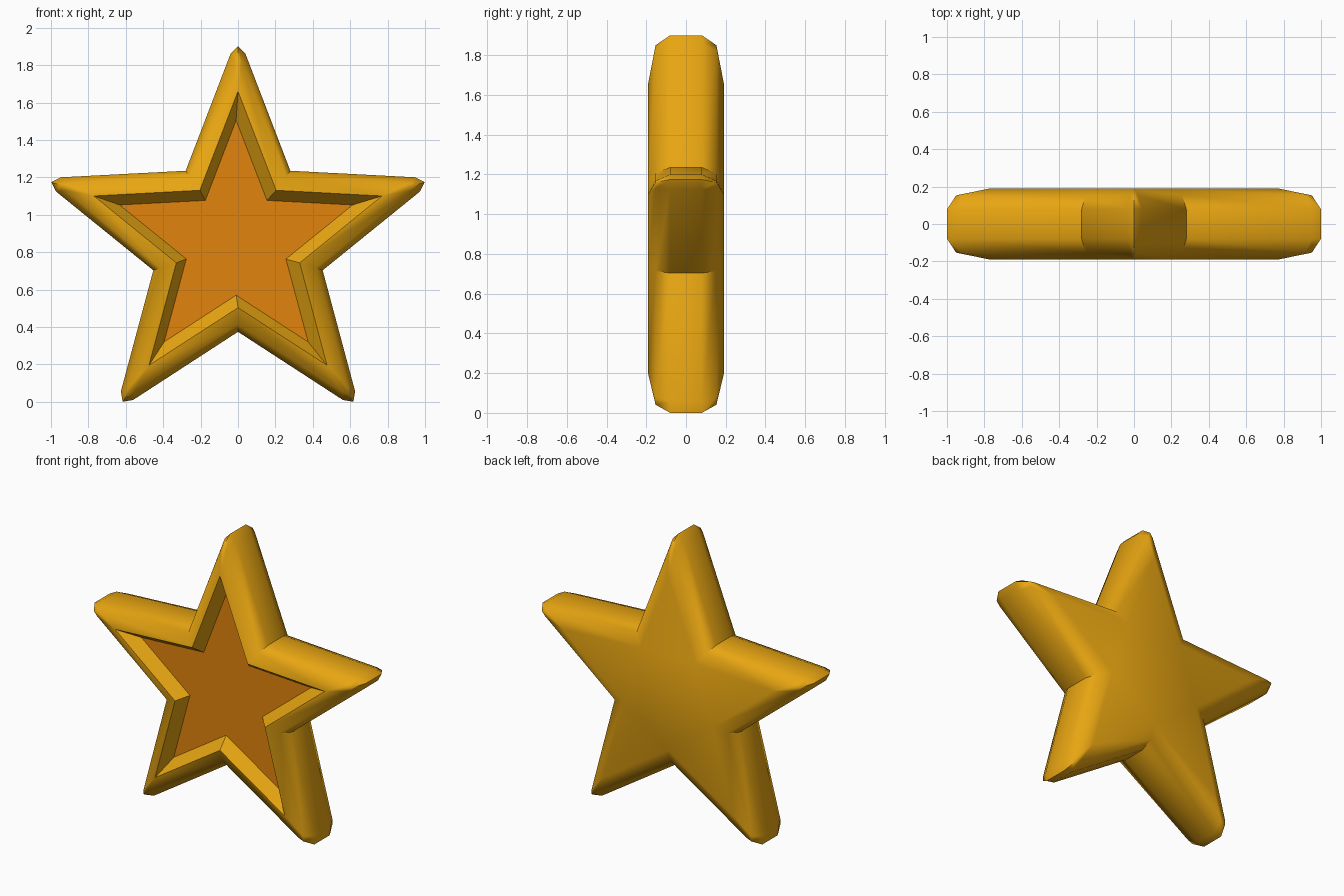
import bpy, bmesh, math

if "Cube" in bpy.data.objects:
    bpy.data.objects.remove(bpy.data.objects["Cube"])

CZ = 0.85  # height of the star's centre


def material(name, rgb):
    m = bpy.data.materials.new(name)
    m.diffuse_color = (*rgb, 1.0)
    m.use_nodes = True
    m.node_tree.nodes["Principled BSDF"].inputs["Base Color"].default_value = m.diffuse_color
    return m


gold = material("gold", (0.83, 0.39, 0.006))
orange = material("orange", (0.76, 0.23, 0.004))

bm = bmesh.new()


def star_ring(y, tip, valley, half=0.0, drop=0.0, dx=0.0):
    """Five-pointed outline; each tip is blunted with three points."""
    verts = []
    for i in range(5):
        a = math.radians(72 * i)
        s, c = math.sin(a), math.cos(a)
        for along, side in ((tip - drop, -half), (tip, 0), (tip - drop, half)):
            verts.append(bm.verts.new((along * s + side * c + dx, y,
                                       CZ + along * c - side * s)))
        b = a + math.radians(36)
        verts.append(bm.verts.new((valley * math.sin(b) + dx, y,
                                   CZ + valley * math.cos(b))))
    return verts


# rounded body from back to front rim, then the sloped recess wall
rings = [
    star_ring(0.19, 0.81, 0.347),
    star_ring(0.153, 1.00, 0.438, 0.019, 0.03),
    star_ring(0.08, 1.05, 0.476, 0.04, 0.04),
    star_ring(-0.08, 1.05, 0.476, 0.04, 0.04),
    star_ring(-0.153, 1.00, 0.438, 0.019, 0.03),
    star_ring(-0.19, 0.81, 0.347),
    star_ring(-0.11, 0.655, 0.28, dx=-0.01),
]
for r0, r1 in zip(rings, rings[1:]):
    n = len(r0)
    for i in range(n):
        j = (i + 1) % n
        bm.faces.new((r0[i], r0[j], r1[j], r1[i]))

# back cap and recessed floor
bm.faces.new(rings[0])
floor = bm.faces.new(rings[-1])
floor.material_index = 1

bmesh.ops.remove_doubles(bm, verts=bm.verts[:], dist=0.0005)
bmesh.ops.recalc_face_normals(bm, faces=bm.faces[:])

mesh = bpy.data.meshes.new("star")
bm.to_mesh(mesh)
bm.free()
mesh.materials.append(gold)
mesh.materials.append(orange)
star = bpy.data.objects.new("star", mesh)
bpy.context.collection.objects.link(star)

# smooth rounded sides, crisp valleys and recess
bpy.context.view_layer.objects.active = star
star.select_set(True)
bpy.ops.object.shade_smooth_by_angle(angle=math.radians(50))
